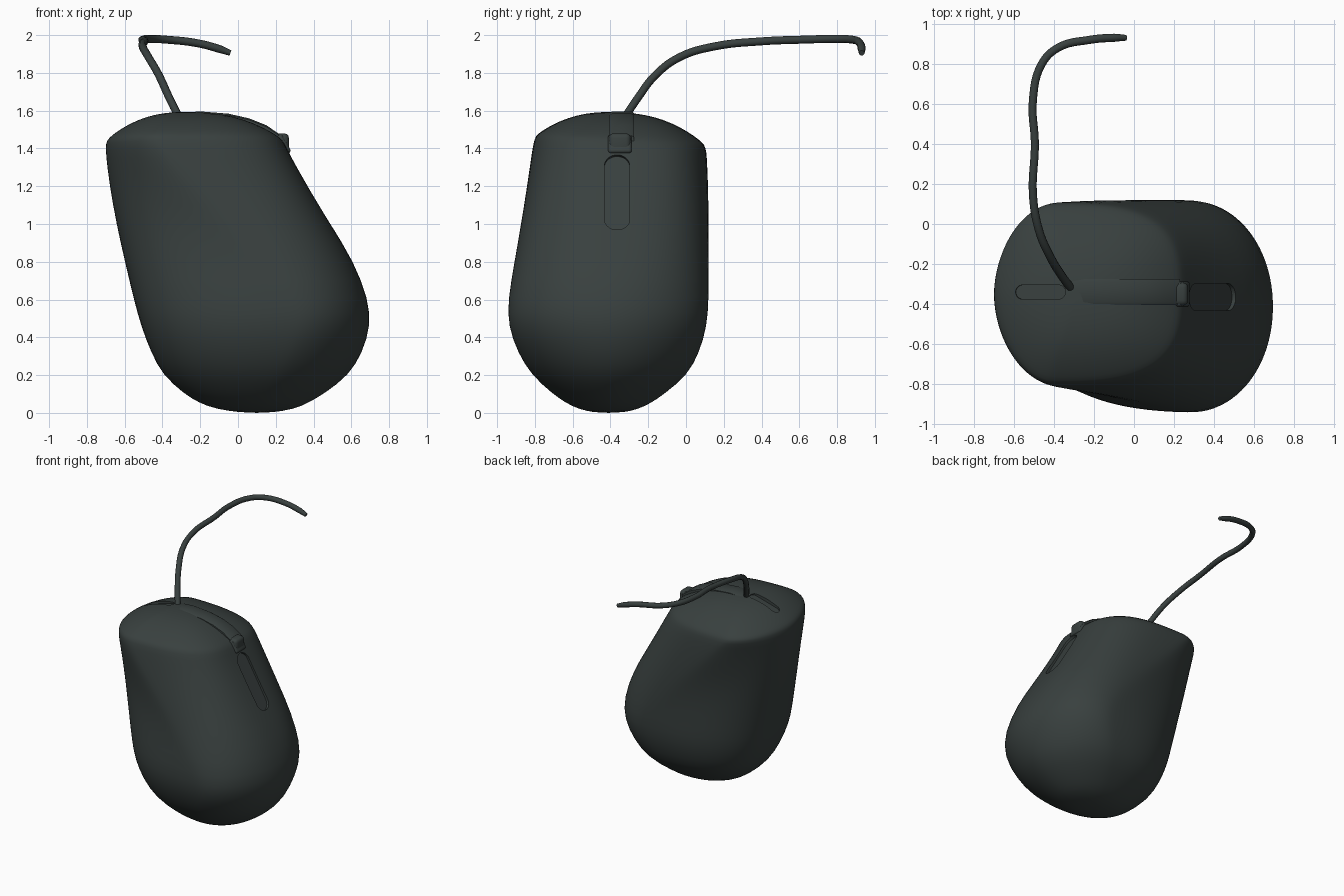
import bpy, math
from mathutils import Vector, Matrix

if "Cube" in bpy.data.objects:
    bpy.data.objects.remove(bpy.data.objects["Cube"])

mat = bpy.data.materials.new("dark slate")
mat.diffuse_color = (0.040, 0.051, 0.049, 1)
mat.use_nodes = True
mat.node_tree.nodes["Principled BSDF"].inputs["Base Color"].default_value = mat.diffuse_color


def make(name, verts, faces):
    me = bpy.data.meshes.new(name)
    me.from_pydata([tuple(v) for v in verts], [], faces)
    me.materials.append(mat)
    ob = bpy.data.objects.new(name, me)
    bpy.context.collection.objects.link(ob)
    return ob


def finish(ob, angle=40):
    bpy.ops.object.select_all(action='DESELECT')
    ob.select_set(True)
    bpy.context.view_layer.objects.active = ob
    bpy.ops.object.convert(target='MESH')
    bpy.ops.object.shade_smooth_by_angle(angle=math.radians(angle))


def bridge(rings, n):
    return [(r * n + i, r * n + (i + 1) % n, (r + 1) * n + (i + 1) % n, (r + 1) * n + i)
            for r in range(rings - 1) for i in range(n)]


# body sections: z, x left, x right, x of widest line, y front, y back
SECT = [(0.0, 0.03, 0.17, 0.1, -0.48, -0.34),
        (0.02, -0.12, 0.30, 0.11, -0.57, -0.25),
        (0.055, -0.21, 0.375, 0.12, -0.64, -0.18),
        (0.10, -0.285, 0.455, 0.14, -0.705, -0.115),
        (0.20, -0.40, 0.59, 0.19, -0.82, 0.01),
        (0.32, -0.462, 0.66, 0.25, -0.892, 0.072),
        (0.46, -0.515, 0.703, 0.30, -0.943, 0.113),
        (0.60, -0.553, 0.692, 0.27, -0.945, 0.122),
        (0.80, -0.60, 0.615, 0.12, -0.91, 0.122),
        (1.00, -0.645, 0.49, -0.04, -0.875, 0.122),
        (1.20, -0.68, 0.37, -0.22, -0.843, 0.119),
        (1.36, -0.70, 0.28, -0.36, -0.82, 0.112),
        (1.43, -0.702, 0.245, -0.41, -0.805, 0.105)]
N = 48


def spow(v, p):
    return math.copysign(abs(v) ** p, v)


def section(z, x0, x1, xc, y0, y1):
    t = min(max((z - 0.4) / 1.0, 0), 1)
    low = min(z / 0.4, 1)
    grip = 0.06 * math.exp(-((z - 0.95) / 0.3) ** 2)   # pinched finger grips
    out = []
    for i in range(N):
        a = 2 * math.pi * i / N
        c, s = math.cos(a), math.sin(a)
        n = 1.9 + 1.1 * t if c > 0 else 2.0 + 0.5 * low - 0.65 * t
        u = abs(c) ** (2 / n)
        x = xc + (x1 - xc) * u if c > 0 else xc - (xc - x0) * u
        k = 1 - grip * math.sin(math.pi * u) if c < 0 else 1
        y = (y0 + y1) / 2 + (y1 - y0) / 2 * spow(s, 2 / n) * k
        out.append(Vector((x, y, z)))
    return out


rings = [section(*s) for s in SECT]
rim, mid = rings[-1], Vector((-0.28, -0.35, 0))
for s in (0.96, 0.86, 0.7, 0.5, 0.3, 0.1):      # domed top end
    rings.append([Vector((mid.x + (p.x - mid.x) * s, mid.y + (p.y - mid.y) * s,
                          1.44 + 0.152 * (1 - s ** 2.5))) for p in rim])
for k, r in enumerate(rings):                    # rim sits higher at the front
    if k >= len(SECT) - 1:
        for p in r:
            p.z -= 0.05 * (p.y + 0.35)
verts = [p for r in rings for p in r]
faces = bridge(len(rings), N)
faces.append(tuple(reversed(range(N))))
faces.append(tuple(range(len(verts) - N, len(verts))))
body = make("mouse_body", verts, faces)
sub = body.modifiers.new("smooth", 'SUBSURF')
sub.levels = sub.render_levels = 1


# stadium-shaped plug used to cut the slot
def stadium(name, centre, along, normal, length, width, depth):
    d, n = Vector(along).normalized(), Vector(normal).normalized()
    w, r, pts = n.cross(d), width / 2, []
    for i in range(24):
        a = 2 * math.pi * (i + 0.5) / 24
        pts.append(d * (math.cos(a) * r + math.copysign(length / 2 - r, math.cos(a)))
                   + w * math.sin(a) * r)
    c = Vector(centre)
    v = [c + p - n * depth for p in pts] + [c + p + n * 0.1 for p in pts]
    f = bridge(2, 24) + [tuple(reversed(range(24))), tuple(range(24, 48))]
    ob = make(name, v, f)
    ob.hide_render = True
    return ob


slot = stadium("slot_cutter", (0.387, -0.365, 1.165), (0.23, 0, -0.40),
               (0.87, 0, 0.5), 0.46, 0.135, 0.014)
notch = stadium("notch_cutter", (-0.47, -0.34, 1.565), (0.25, 0, 0.07),
                (-0.27, 0, 0.96), 0.26, 0.07, 0.02)
for cutter in (slot, notch):
    m = body.modifiers.new("cut", 'BOOLEAN')
    m.operation, m.object, m.solver = 'DIFFERENCE', cutter, 'EXACT'
finish(body, 35)
for cutter in (slot, notch):
    bpy.data.objects.remove(cutter)

# raised strip along the top end, following the dome
path = [(-0.34, 1.578), (-0.2, 1.588), (-0.05, 1.576), (0.06, 1.551), (0.15, 1.515), (0.23, 1.46)]
sec = [(-0.065, -0.04), (0.065, -0.04), (0.065, 0.0), (0.05, 0.008), (-0.05, 0.008), (-0.065, 0.0)]
v = []
for x, z in path:
    v += [(x, -0.34 + a, z + b) for a, b in sec]
f = bridge(len(path), 6) + [tuple(reversed(range(6))), tuple(range(len(v) - 6, len(v)))]
strip = make("top_strip", v, f)
finish(strip)


# rounded blocks forming the scroll wheel
def block(name, loc, size, tilt, bevel):
    bpy.ops.mesh.primitive_cube_add(size=1)
    ob = bpy.context.object
    ob.name = name
    ob.data.transform(Matrix.Diagonal((*size, 1)))
    ob.data.transform(Matrix.Translation(loc) @ Matrix.Rotation(tilt, 4, 'Y'))
    ob.data.materials.append(mat)
    b = ob.modifiers.new("round", 'BEVEL')
    b.width, b.segments = bevel, 3
    finish(ob)


block("scroll_wheel", (0.222, -0.35, 1.415), (0.095, 0.115, 0.13), 0.0, 0.025)
block("wheel_housing", (0.20, -0.35, 1.40), (0.13, 0.125, 0.11), -0.5, 0.015)

# cable
pts = [(-0.30, -0.34, 1.54), (-0.36, -0.26, 1.66), (-0.42, -0.16, 1.79), (-0.475, -0.03, 1.885),
       (-0.505, 0.15, 1.94), (-0.495, 0.4, 1.967), (-0.505, 0.62, 1.976), (-0.46, 0.8, 1.98),
       (-0.38, 0.88, 1.976), (-0.22, 0.92, 1.958), (-0.1, 0.93, 1.927), (-0.04, 0.93, 1.905)]
cu = bpy.data.curves.new("cable", 'CURVE')
cu.dimensions = '3D'
cu.bevel_depth, cu.bevel_resolution, cu.resolution_u = 0.021, 3, 6
cu.use_fill_caps = True
sp = cu.splines.new('BEZIER')
sp.bezier_points.add(len(pts) - 1)
for i, (b, p) in enumerate(zip(sp.bezier_points, pts)):
    b.co = p
    b.handle_left_type = b.handle_right_type = 'AUTO'
    b.radius = 0.7 if i == len(pts) - 1 else 1
cu.materials.append(mat)
cable = bpy.data.objects.new("cable", cu)
bpy.context.collection.objects.link(cable)
finish(cable, 50)
